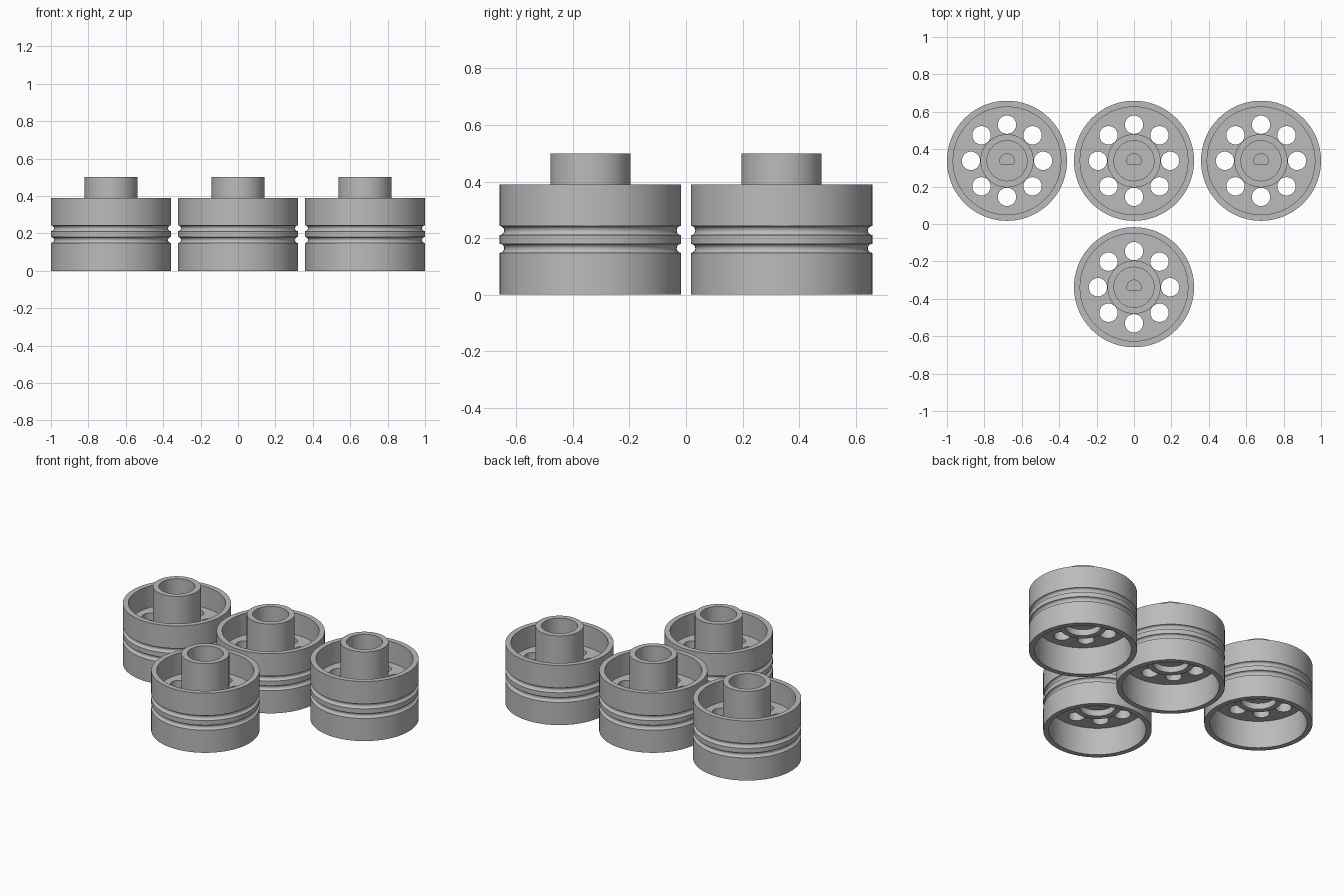
import bpy, bmesh, math
from mathutils import Vector

if "Cube" in bpy.data.objects:
    bpy.data.objects.remove(bpy.data.objects["Cube"])

grey = bpy.data.materials.new("plain grey")
grey.diffuse_color = (0.5, 0.5, 0.5, 1)
grey.use_nodes = True
grey.node_tree.nodes["Principled BSDF"].inputs["Base Color"].default_value = grey.diffuse_color

R_OUT, R_IN, R_HUB, R_BORE = 0.321, 0.288, 0.142, 0.107
WEB_LOW, WEB_TOP = 0.18, 0.25


def groove(z, r=0.016, n=10):
    """Half-round groove running up the outer wall."""
    return [(R_OUT - r * math.sin(math.pi * i / n), z - r * math.cos(math.pi * i / n))
            for i in range(n + 1)]


def add_object(name, bm):
    bmesh.ops.recalc_face_normals(bm, faces=bm.faces)
    mesh = bpy.data.meshes.new(name)
    bm.to_mesh(mesh)
    bm.free()
    obj = bpy.data.objects.new(name, mesh)
    bpy.context.collection.objects.link(obj)
    return obj


def lathe(name, profile, steps=72):
    bm = bmesh.new()
    verts = [bm.verts.new((r, 0, z)) for r, z in profile]
    edges = [bm.edges.new(pair) for pair in zip(verts, verts[1:])]
    bmesh.ops.spin(bm, geom=verts + edges, cent=(0, 0, 0), axis=(0, 0, 1),
                   angle=2 * math.pi, steps=steps)
    bmesh.ops.remove_doubles(bm, verts=bm.verts, dist=1e-5)
    return add_object(name, bm)


def add_prism(bm, outline, z0, z1):
    face = bm.faces.new([bm.verts.new((x, y, z0)) for x, y in outline])
    ext = bmesh.ops.extrude_face_region(bm, geom=[face])
    top = [v for v in ext["geom"] if isinstance(v, bmesh.types.BMVert)]
    bmesh.ops.translate(bm, verts=top, vec=Vector((0, 0, z1 - z0)))


def circle(cx, cy, r, n=32):
    return [(cx + r * math.cos(2 * math.pi * i / n), cy + r * math.sin(2 * math.pi * i / n))
            for i in range(n)]


# Wheel section: underside recess, hub ring, web, grooved rim, hub tube and bore
profile = ([(0, 0.2), (R_BORE, 0.2), (R_BORE, 0.16), (R_HUB, 0.16), (R_HUB, WEB_LOW),
            (R_IN, WEB_LOW), (R_IN, 0), (R_OUT, 0)]
           + groove(0.164) + groove(0.227)
           + [(R_OUT, 0.39), (R_IN, 0.39), (R_IN, WEB_TOP), (R_HUB, WEB_TOP),
              (R_HUB, 0.5), (R_BORE, 0.5), (R_BORE, 0.27), (0, 0.27)])
wheel = lathe("wheel", profile)

# Cutter: eight round web holes and the D-shaped shaft pocket
bm = bmesh.new()
for k in range(8):
    a = k * math.pi / 4
    add_prism(bm, circle(0.193 * math.cos(a), 0.193 * math.sin(a), 0.049), 0.1, 0.32)
arc0 = -math.asin(0.016 / 0.038)
arc = [arc0 + (math.pi - 2 * arc0) * i / 24 for i in range(25)]
add_prism(bm, [(0.038 * math.cos(a), 0.038 * math.sin(a)) for a in arc], 0.225, 0.32)
cutter = add_object("hole_cutter", bm)
cutter.hide_render = True

mod = wheel.modifiers.new("holes", 'BOOLEAN')
mod.operation = 'DIFFERENCE'
mod.solver = 'EXACT'
mod.object = cutter
bpy.context.view_layer.update()
mesh = bpy.data.meshes.new_from_object(
    wheel.evaluated_get(bpy.context.evaluated_depsgraph_get()))
bpy.data.objects.remove(wheel)
bpy.data.objects.remove(cutter)

mesh.materials.clear()
mesh.materials.append(grey)
for p in mesh.polygons:
    p.material_index = 0
mesh.shade_smooth()
mesh.set_sharp_from_angle(angle=math.radians(30))

# Three wheels in the back row, one in front
places = {"wheel_back_left": (-0.679, 0.338), "wheel_back_middle": (0, 0.338),
          "wheel_back_right": (0.679, 0.338), "wheel_front": (0, -0.338)}
for name, (x, y) in places.items():
    obj = bpy.data.objects.new(name, mesh)
    obj.location = (x, y, 0)
    bpy.context.collection.objects.link(obj)
